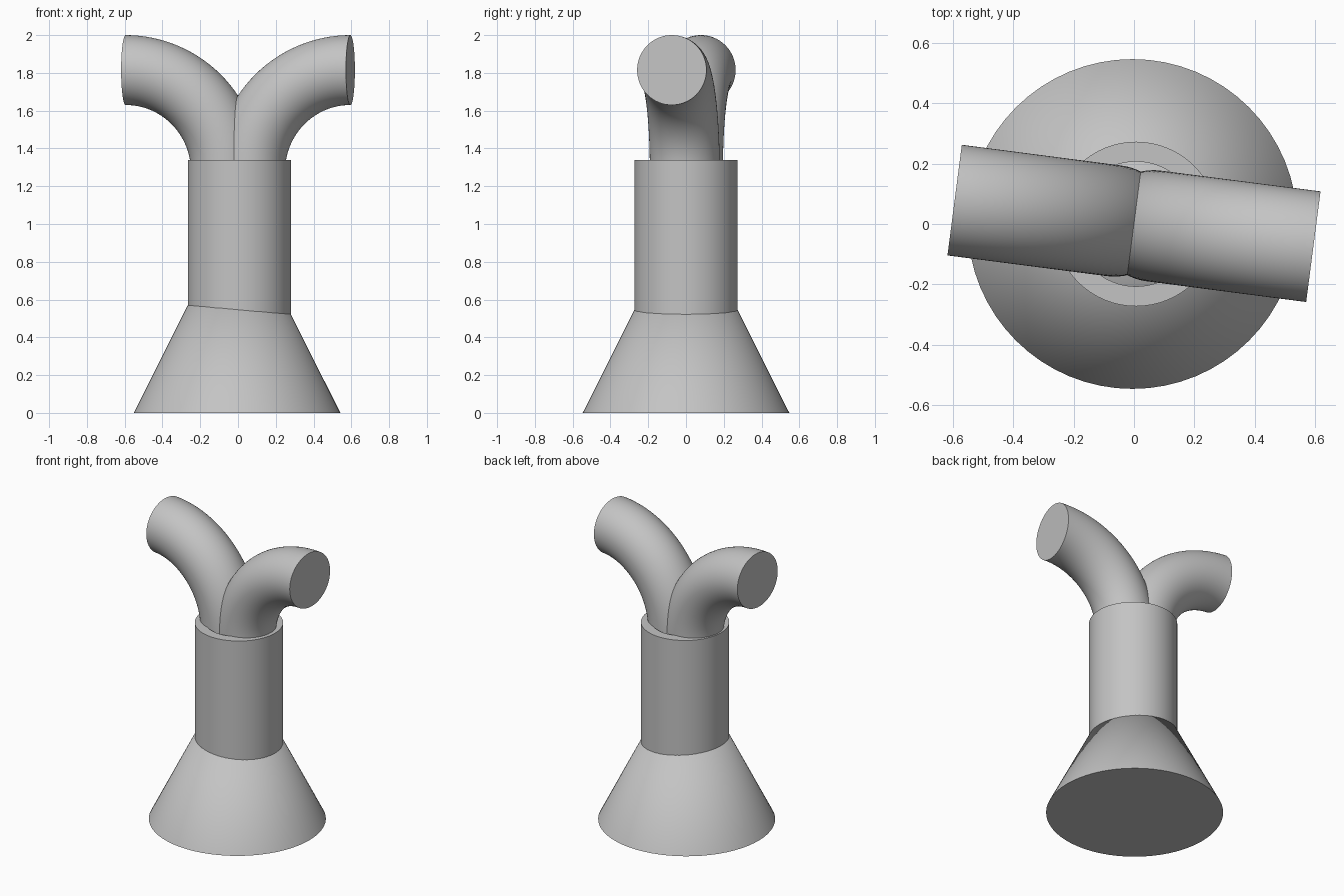
import bpy, bmesh, math
from mathutils import Matrix

if "Cube" in bpy.data.objects:
    bpy.data.objects.remove(bpy.data.objects["Cube"])

SEG = 64
grey = bpy.data.materials.new("plain grey")
grey.diffuse_color = (0.55, 0.55, 0.55, 1)
grey.use_nodes = True
grey.node_tree.nodes["Principled BSDF"].inputs["Base Color"].default_value = grey.diffuse_color


def finish(name, bm):
    """Turn a bmesh into a smooth-shaded object with sharp rims."""
    bmesh.ops.recalc_face_normals(bm, faces=bm.faces)
    mesh = bpy.data.meshes.new(name)
    bm.to_mesh(mesh)
    bm.free()
    mesh.materials.append(grey)
    obj = bpy.data.objects.new(name, mesh)
    bpy.context.collection.objects.link(obj)
    bpy.ops.object.select_all(action='DESELECT')
    obj.select_set(True)
    bpy.context.view_layer.objects.active = obj
    bpy.ops.object.shade_smooth_by_angle(angle=math.radians(35))
    return obj


def bridge_rings(bm, rings, closed=False):
    """Skin consecutive rings of vertices with quads."""
    pairs = list(zip(rings, rings[1:])) + ([(rings[-1], rings[0])] if closed else [])
    for a, b in pairs:
        for i in range(SEG):
            j = (i + 1) % SEG
            bm.faces.new((a[i], a[j], b[j], b[i]))


# Flared base: a full cone whose tip is hidden inside the column
bm = bmesh.new()
bmesh.ops.create_cone(bm, cap_ends=True, segments=SEG, radius1=0.547, radius2=0,
                      depth=1.09, matrix=Matrix.Translation((-0.005, 0, 0.545)))
finish("cone_base", bm)

# Column: hollow tube with a flat rim
bm = bmesh.new()
rings = []
for r, z in ((0.273, 0.45), (0.273, 1.34), (0.207, 1.34), (0.207, 0.45)):
    rings.append([bm.verts.new((0.007 + r * math.cos(2 * math.pi * i / SEG),
                                r * math.sin(2 * math.pi * i / SEG), z))
                  for i in range(SEG)])
bridge_rings(bm, rings, closed=True)
finish("hollow_column", bm)


# Arms: quarter-circle bends leaving the column and ending level
def arm(name, yaw):
    reach, bend, radius, base_z, steps = 0.6, 0.535, 0.185, 1.28, 32
    bm = bmesh.new()
    rings = []
    for s in range(steps + 1):
        a = math.pi / 2 * s / steps
        ring = []
        for i in range(SEG):
            t = 2 * math.pi * i / SEG
            d = bend + radius * math.cos(t)
            ring.append(bm.verts.new((reach - d * math.cos(a),
                                      radius * math.sin(t),
                                      base_z + d * math.sin(a))))
        rings.append(ring)
    bridge_rings(bm, rings)
    bm.faces.new(rings[0])
    bm.faces.new(rings[-1])
    bm.transform(Matrix.Translation((0, 0.002, 0)) @ Matrix.Rotation(yaw, 4, 'Z'))
    finish(name, bm)


yaw = math.radians(-7.4)
arm("right_arm", yaw)
arm("left_arm", yaw + math.pi)
